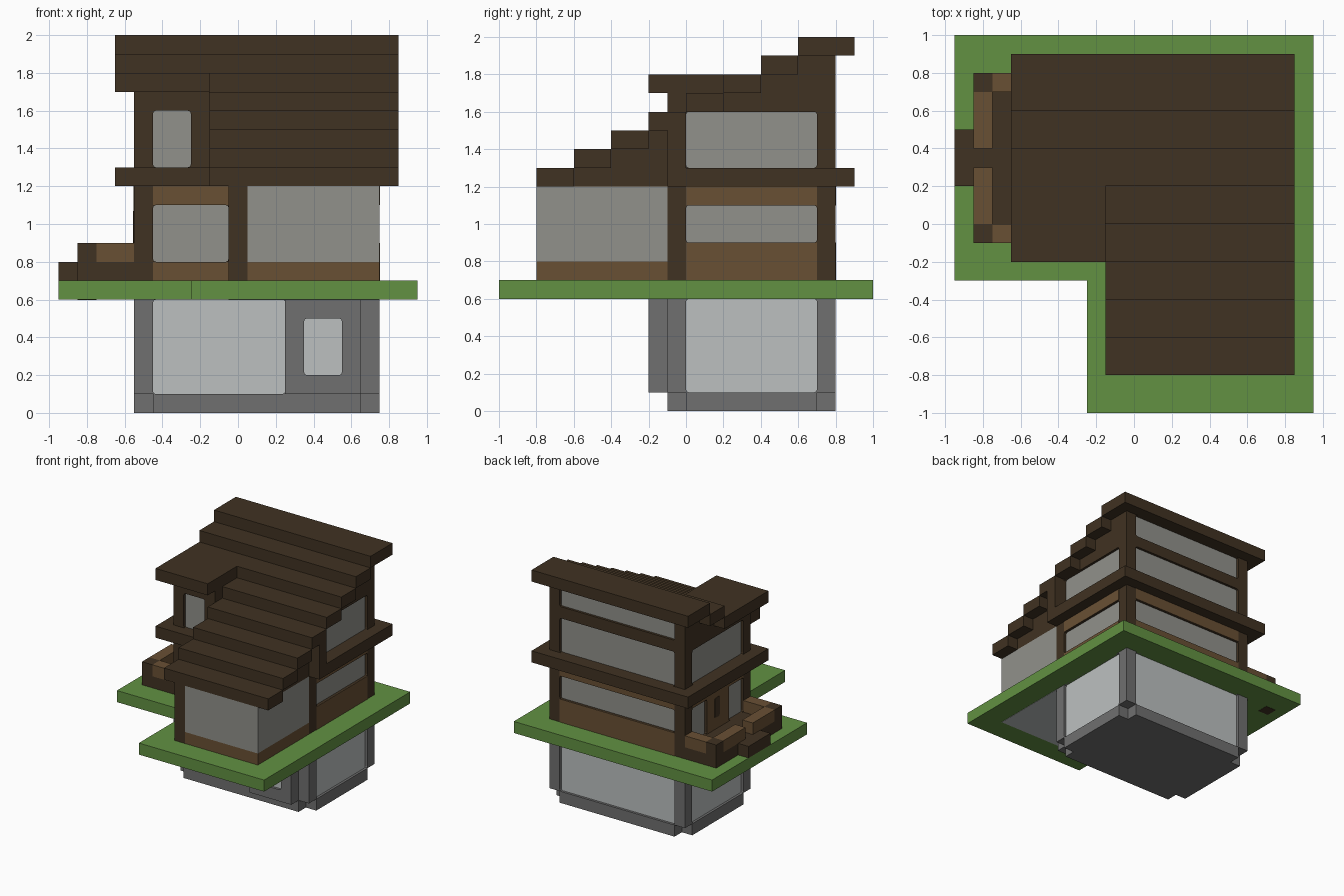
import bpy, bmesh
from mathutils import Vector

cube = bpy.data.objects.get("Cube")
if cube:
    bpy.data.objects.remove(cube, do_unlink=True)


def material(name, hex_code):
    rgb = [int(hex_code[i:i + 2], 16) / 255 for i in (0, 2, 4)]
    color = [((c + 0.055) / 1.055) ** 2.4 for c in rgb] + [1]
    mat = bpy.data.materials.new(name)
    mat.use_nodes = True
    mat.diffuse_color = color
    bsdf = next(n for n in mat.node_tree.nodes if n.type == 'BSDF_PRINCIPLED')
    bsdf.inputs["Base Color"].default_value = color
    return mat


DARK = material("dark wood", "403222")
WOOD = material("light wood", "695034")
GLASS = material("grey glass", "91918B")
PALE = material("pale panel", "BCC0C0")
STONE = material("grey stone", "707070")
GRASS = material("grass green", "629142")


def finish(name, bm, mat):
    bmesh.ops.recalc_face_normals(bm, faces=bm.faces)
    mesh = bpy.data.meshes.new(name)
    bm.to_mesh(mesh)
    bm.free()
    mesh.materials.append(mat)
    obj = bpy.data.objects.new(name, mesh)
    bpy.context.collection.objects.link(obj)
    return obj


def box(name, x, y, z, mat, round_axis=None):
    """Box from three (low, high) ranges, optionally rounded along one axis."""
    bm = bmesh.new()
    bmesh.ops.create_cube(bm, size=1)
    for v in bm.verts:
        v.co = Vector([r[0] if c < 0 else r[1] for c, r in zip(v.co, (x, y, z))])
    if round_axis is not None:
        edges = [e for e in bm.edges
                 if abs(e.verts[0].co[round_axis] - e.verts[1].co[round_axis]) > 1e-5]
        bmesh.ops.bevel(bm, geom=edges, offset=0.015, segments=2,
                        profile=0.5, affect='EDGES')
    return finish(name, bm, mat)


def prism(name, outline, axis, low, high, mat):
    """Extrude an outline (yz for axis x, xy for axis z)."""
    bm = bmesh.new()
    place = (lambda a, b: (low, a, b)) if axis == 'x' else (lambda a, b: (a, b, low))
    face = bm.faces.new([bm.verts.new(place(a, b)) for a, b in outline])
    out = bmesh.ops.extrude_face_region(bm, geom=[face])
    shift = Vector((high - low, 0, 0) if axis == 'x' else (0, 0, high - low))
    bmesh.ops.translate(bm, vec=shift,
                        verts=[g for g in out["geom"] if isinstance(g, bmesh.types.BMVert)])
    return finish(name, bm, mat)


def boolean(target, tool, operation):
    mod = target.modifiers.new("bool", 'BOOLEAN')
    mod.operation, mod.object, mod.solver = operation, tool, 'EXACT'
    bpy.context.view_layer.objects.active = target
    bpy.ops.object.modifier_apply(modifier=mod.name)
    bpy.data.objects.remove(tool, do_unlink=True)


# side name -> (normal axis, wall position, outward sign)
SIDES = {"front": (1, -0.1, -1), "back": (1, 0.8, 1),
         "left": (0, 0.75, 1), "right": (0, -0.55, -1), "entry": (1, -0.2, -1)}


def plate(name, side, u, z, mat, inner, outer, rounded=False):
    axis, wall, sign = SIDES[side]
    n = sorted((wall + sign * inner, wall + sign * outer))
    x, y = (n, u) if axis == 0 else (u, n)
    return box(name, x, y, z, mat, axis if rounded else None)


def window(target, name, side, u, z, mat):
    """Cut a shallow rounded recess and lay a pane at the back of it."""
    cutter = plate("cutter", side, u, z, target.data.materials[0], -0.025, 0.05, True)
    boolean(target, cutter, 'DIFFERENCE')
    plate(name, side, u, z, mat, -0.029, -0.021)


# Basement with notched lower corners
basement = box("basement", (-0.55, 0.75), (-0.1, 0.8), (0.1, 0.62), STONE)
for x, y in (((-0.45, 0.65), (-0.1, 0.8)), ((-0.55, 0.75), (0, 0.7))):
    boolean(basement, box("footing", x, y, (0, 0.2), STONE), 'UNION')
for side, u in (("front", (-0.45, 0.25)), ("back", (-0.45, 0.65)),
                ("left", (0, 0.7)), ("right", (0, 0.7))):
    window(basement, f"basement_{side}_panel", side, u, (0.1, 0.6), PALE)
entry = box("entry_block", (0.25, 0.65), (-0.2, -0.1), (0.1, 0.6), STONE)
window(entry, "entry_window", "entry", (0.35, 0.55), (0.2, 0.5), PALE)

# Lawn slab
prism("lawn", [(-0.95, -0.3), (-0.25, -0.3), (-0.25, -1), (0.95, -1),
               (0.95, 1), (-0.95, 1)], 'z', 0.6, 0.7, GRASS)
box("porch_floor", (-0.05, 0.75), (-0.8, -0.1), (0.598, 0.604), PALE)

# House body under the stepped roof
steps = [(round(-0.8 + 0.2 * k, 2), round(1.2 + 0.1 * k, 2)) for k in range(8)]


def under_roof(y_low, y_high, z_low):
    pts = [(y_high, z_low), (y_low, z_low)]
    for y, z in steps:
        a, b = max(y, y_low), min(y + 0.2, y_high)
        if b - a > 0.01 and z > z_low:
            pts += [(a, z), (b, z)]
    return pts


house = prism("house_walls", under_roof(-0.1, 0.8, 0.7), 'x', -0.55, 0.75, DARK)
boolean(house, box("dormer", (-0.55, -0.15), (-0.1, 0.4), (1.25, 1.7), DARK), 'UNION')

# Windows of the two upper floors
full, sides = (-0.45, 0.65), (0, 0.7)
for name, side, u, z in (
        ("dormer_window", "front", (-0.45, -0.25), (1.3, 1.6)),
        ("upper_left_window", "left", sides, (1.3, 1.6)),
        ("upper_right_window", "right", sides, (1.3, 1.6)),
        ("upper_back_window", "back", full, (1.3, 1.6)),
        ("attic_back_window", "back", full, (1.7, 1.9)),
        ("lower_front_window", "front", (-0.45, -0.05), (0.8, 1.1)),
        ("lower_left_window", "left", sides, (0.9, 1.1)),
        ("lower_back_window", "back", full, (0.9, 1.1)),
        ("lower_right_window_a", "right", (0, 0.2), (0.8, 1.1)),
        ("lower_right_window_b", "right", (0.5, 0.7), (0.8, 1.1))):
    window(house, name, side, u, z, GLASS)

# Light wood bands above and below the lower windows
for side, u, top in (("front", (-0.45, -0.05), 0.8), ("back", full, 0.9),
                     ("left", sides, 0.9), ("right", sides, 0.8)):
    plate(f"{side}_sill_band", side, u, (0.7, top), WOOD, -0.004, 0.003)
    plate(f"{side}_head_band", side, u, (1.1, 1.2), WOOD, -0.004, 0.003)
plate("side_door", "right", (0.2, 0.5), (0.8, 1.1), WOOD, -0.004, 0.003)
plate("door_slot", "right", (0.33, 0.4), (0.9, 1.07), DARK, 0, 0.006, True)

# Glazed porch
box("porch_sill", (0.05, 0.75), (-0.8, -0.1), (0.7, 0.8), WOOD)
box("porch_glass", (0.05, 0.75), (-0.8, -0.1), (0.8, 1.2), GLASS)
box("porch_side_wall", (-0.05, 0.05), (-0.8, -0.1), (0.7, 1.2), DARK)
prism("porch_gable", under_roof(-0.6, -0.1, 1.2), 'x', -0.05, 0.75, DARK)

# Trim between the floors
box("trim_main", (-0.15, 0.85), (-0.1, 0.9), (1.2, 1.3), DARK)
box("trim_side", (-0.65, -0.15), (-0.2, 0.9), (1.2, 1.3), DARK)
box("eave_block", (0.74, 0.85), (-0.1, 0), (1.3, 1.5), DARK)

# Stepped roof
for k, (y, z) in enumerate(steps):
    x_low = -0.15 if k < 6 else -0.65
    depth = 0.3 if k == 7 else 0.2
    box(f"roof_step_{k + 1}", (x_low, 0.85), (y, y + depth), (z, z + 0.1), DARK)
box("dormer_roof", (-0.65, -0.15), (-0.2, 0.4), (1.7, 1.8), DARK)

# Side deck with step, posts and rails
box("deck", (-0.85, -0.55), (-0.1, 0.8), (0.7, 0.8), DARK)
box("deck_step", (-0.95, -0.85), (0.2, 0.5), (0.7, 0.8), DARK)
for label, y, rail in (("front", -0.1, (0, 0.3)), ("back", 0.7, (0.4, 0.7))):
    box(f"deck_post_{label}", (-0.85, -0.75), (y, y + 0.1), (0.598, 0.9), DARK)
    box(f"deck_end_rail_{label}", (-0.75, -0.55), (y, y + 0.1), (0.8, 0.9), WOOD)
    box(f"deck_side_rail_{label}", (-0.85, -0.75), rail, (0.8, 0.9), WOOD)
